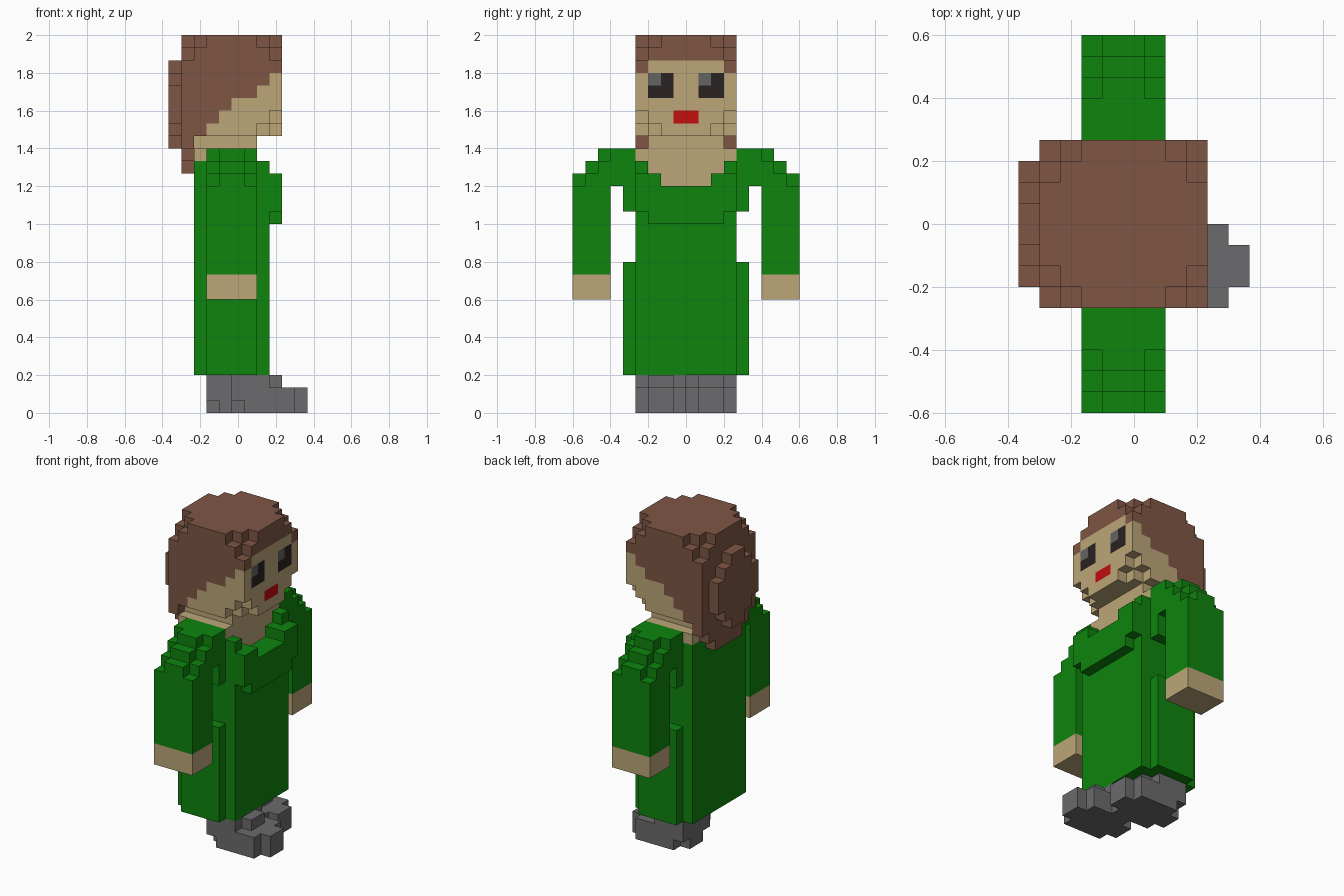
import bpy, bmesh
from mathutils import Vector

cube = bpy.data.objects.get("Cube")
if cube:
    bpy.data.objects.remove(cube, do_unlink=True)

U = 1 / 15          # block size
X0 = -5.5 * U       # x of block column 0

COLOURS = {
    "hair_brown": (126, 86, 68), "skin_tan": (188, 166, 120),
    "dress_green": (14, 133, 14), "shoe_grey": (107, 107, 109),
    "eye_dark": (42, 34, 34), "eye_glint": (99, 99, 99),
    "lip_red": (194, 14, 14),
}


def linear(c):
    c /= 255
    return c / 12.92 if c <= 0.04045 else ((c + 0.055) / 1.055) ** 2.4


def make_material(name, rgb):
    mat = bpy.data.materials.new(name)
    mat.use_nodes = True
    col = (*[linear(c) for c in rgb], 1)
    mat.diffuse_color = col
    bsdf = mat.node_tree.nodes["Principled BSDF"]
    bsdf.inputs["Base Color"].default_value = col
    bsdf.inputs["Roughness"].default_value = 0.9
    return mat


MATS = {n: make_material(n, c) for n, c in COLOURS.items()}


def box(x, y, z):
    """Set of blocks filling the half-open ranges x, y, z."""
    return {(i, j, k) for i in range(*x) for j in range(*y) for k in range(*z)}


def dist(j):
    """Distance of a block from the centre plane, 0 for the innermost."""
    return j if j >= 0 else -1 - j


def build(name, blocks, colour):
    """Skin the blocks with outer faces, colour them by rule, merge flat areas."""
    rule = colour if callable(colour) else (lambda i, j, k: colour)
    names = sorted({rule(*b) for b in blocks})
    bm = bmesh.new()
    verts = {}

    def vert(p):
        if p not in verts:
            verts[p] = bm.verts.new((X0 + p[0] * U, p[1] * U, p[2] * U))
        return verts[p]

    for b in sorted(blocks):
        for axis in range(3):
            for side in (0, 1):
                nb = list(b)
                nb[axis] += 2 * side - 1
                if tuple(nb) in blocks:
                    continue
                ring = []
                for u, v in ((0, 0), (1, 0), (1, 1), (0, 1)):
                    p = list(b)
                    p[axis] += side
                    p[(axis + 1) % 3] += u
                    p[(axis + 2) % 3] += v
                    ring.append(vert(tuple(p)))
                face = bm.faces.new(ring if side else ring[::-1])
                face.material_index = names.index(rule(*b))
    bm.normal_update()
    bmesh.ops.dissolve_limit(bm, angle_limit=0.02, verts=bm.verts[:],
                             edges=bm.edges[:], delimit={"MATERIAL"})
    mesh = bpy.data.meshes.new(name)
    bm.to_mesh(mesh)
    bm.free()
    for n in names:
        mesh.materials.append(MATS[n])
    obj = bpy.data.objects.new(name, mesh)
    bpy.context.collection.objects.link(obj)
    return obj


# Head: a block with stepped corners at the top and under the chin
def head_kept(i, j, k):
    dy, top, low = 3 - dist(j), 29 - k, k - 22
    front, back = 8 - i, i - 1
    return not (dy + top + min(front, back) < 2 or dy + low + front < 2)


HAIRLINE = {3: 23, 4: 24, 5: 25, 6: 25, 7: 26, 8: 27}


def head_colour(i, j, k):
    if i <= 2 or k >= 28 or (dist(j) == 3 and k >= HAIRLINE[i]):
        return "hair_brown"
    if i == 8:
        if dist(j) in (1, 2) and k in (25, 26):
            return "eye_glint" if k == 26 and j in (-3, 1) else "eye_dark"
        if dist(j) == 0 and k == 23:
            return "lip_red"
    return "skin_tan"


head = {b for b in box((1, 9), (-4, 4), (22, 30)) if head_kept(*b)}
build("head", head, head_colour)

# Hair hanging down the nape, and the rounded bun behind
nape = (box((1, 2), (-4, 4), (21, 22)) | box((1, 2), (-3, 3), (20, 21))
        | box((1, 2), (-2, 2), (19, 20)))
build("nape_hair", nape, "hair_brown")
bun = (box((0, 1), (-3, 3), (23, 26)) | box((0, 1), (-2, 2), (22, 27))
       | box((0, 1), (-1, 1), (21, 28)))
build("hair_bun", bun, "hair_brown")

# Neck and its wider base
build("neck", box((2, 7), (-3, 3), (21, 22)) | box((2, 7), (-4, 4), (20, 21)),
      "skin_tan")


# Dress body with bust, open neckline, armpit and hip panels
def in_neckline(j, k):
    return (k == 18 and dist(j) < 2) or (k == 19 and dist(j) < 3)


dress = box((2, 8), (-4, 4), (3, 20))
dress |= box((8, 9), (-4, 4), (16, 19)) | box((8, 9), (-3, 3), (15, 16))
dress |= box((3, 7), (-5, 5), (3, 12)) | box((3, 7), (-5, 5), (16, 18))
dress = {b for b in dress if not (b[0] >= 7 and in_neckline(b[1], b[2]))}
build("dress", dress,
      lambda i, j, k: "skin_tan" if i == 6 and in_neckline(j, k) else "dress_green")

# Arms with stepped shoulders, and hands
for side, name in ((1, "left"), (-1, "right")):
    arm = box((3, 7), (6, 9), (11, 18)) | box((3, 7), (4, 9), (18, 21))
    arm = {(i, j, k) for i, j, k in arm
           if j < (27 if i in (4, 5) else 26) - k}
    hand = box((3, 7), (6, 9), (9, 11))
    if side < 0:
        arm = {(i, -1 - j, k) for i, j, k in arm}
        hand = {(i, -1 - j, k) for i, j, k in hand}
    build(name + "_arm", arm, "dress_green")
    build(name + "_hand", hand, "skin_tan")


# Shoes, the right one a step ahead
def shoe(x, y):
    sole = box((x, x + 5), (y, y + 4), (0, 2))
    sole |= box((x + 5, x + 6), (y + 1, y + 3), (0, 2))
    ankle = box((x, x + 3), (y, y + 4), (2, 3))
    ankle |= box((x + 3, x + 4), (y + 1, y + 3), (2, 3))
    return (sole | ankle) - {(x, y, 0), (x, y + 3, 0)}


build("left_shoe", shoe(3, 0), "shoe_grey")
build("right_shoe", shoe(5, -4), "shoe_grey")
